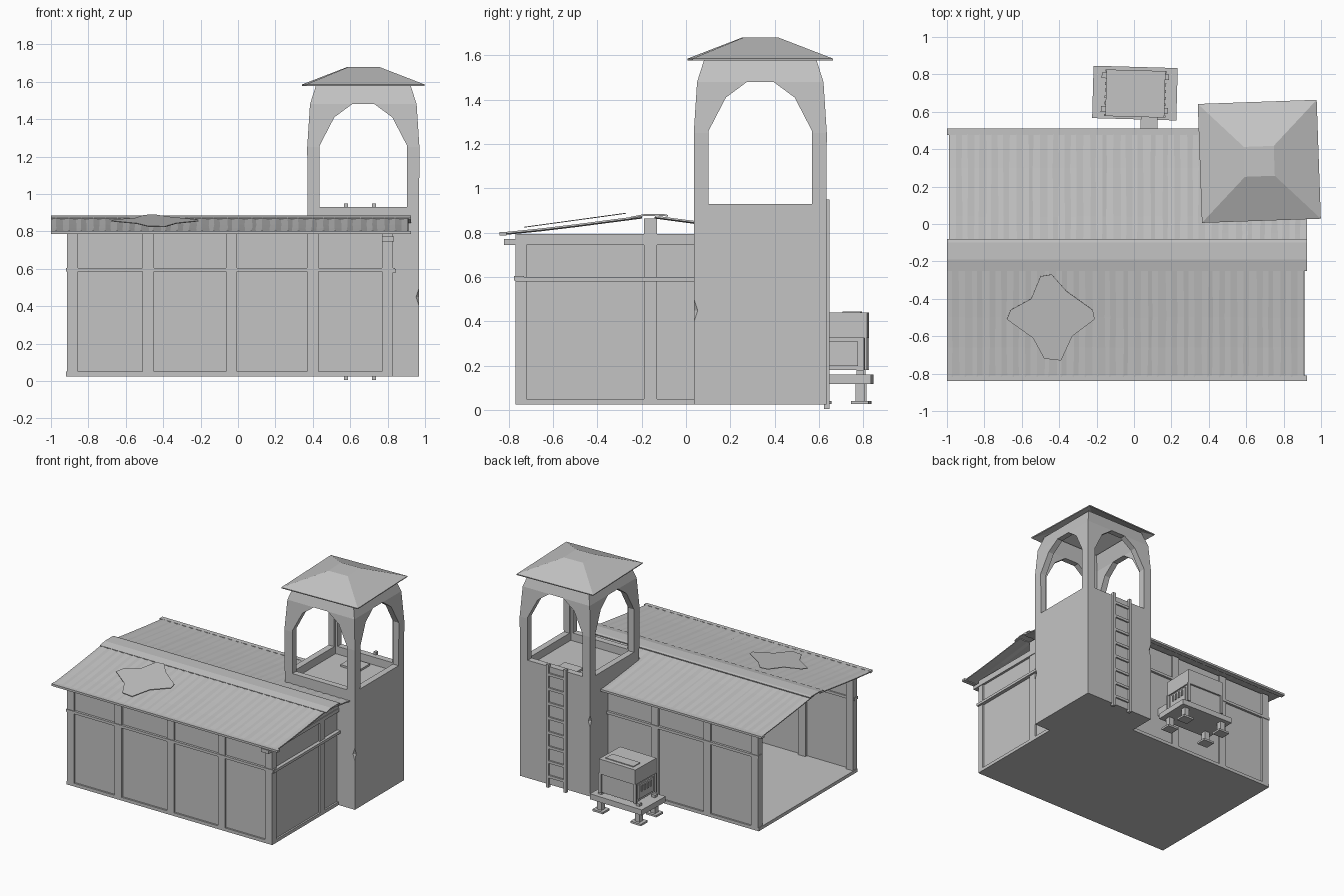
import bpy, bmesh, math, random
from mathutils import Matrix, Vector

random.seed(4)
if "Cube" in bpy.data.objects:
    bpy.data.objects.remove(bpy.data.objects["Cube"])

grey = bpy.data.materials.new("plain_grey")
grey.use_nodes = True
grey.diffuse_color = (0.55, 0.55, 0.55, 1)
grey.node_tree.nodes["Principled BSDF"].inputs["Base Color"].default_value = (0.55, 0.55, 0.55, 1)


def make(name, verts, faces):
    mesh = bpy.data.meshes.new(name)
    mesh.from_pydata(verts, [], faces)
    mesh.materials.append(grey)
    obj = bpy.data.objects.new(name, mesh)
    bpy.context.collection.objects.link(obj)
    return obj


def tidy(obj):
    bm = bmesh.new()
    bm.from_mesh(obj.data)
    bmesh.ops.recalc_face_normals(bm, faces=bm.faces)
    bm.to_mesh(obj.data)
    bm.free()
    return obj


def loft(name, rings, caps=True):
    """Join rings of equal length into a skin."""
    n = len(rings[0])
    verts = [p for ring in rings for p in ring]
    faces = [(r * n + i, r * n + (i + 1) % n, (r + 1) * n + (i + 1) % n, (r + 1) * n + i)
             for r in range(len(rings) - 1) for i in range(n)]
    if caps:
        faces += [tuple(range(n)), tuple(range(len(verts) - n, len(verts)))]
    return tidy(make(name, verts, faces))


def box(name, x0, x1, y0, y1, z0, z1):
    return loft(name, [[(x0, y0, z), (x1, y0, z), (x1, y1, z), (x0, y1, z)] for z in (z0, z1)])


def solidify(obj, thickness):
    mod = obj.modifiers.new("thickness", 'SOLIDIFY')
    mod.thickness, mod.offset = thickness, -1


def cut(obj, cutter):
    mod = obj.modifiers.new("cut", 'BOOLEAN')
    mod.operation, mod.solver, mod.object = 'DIFFERENCE', 'EXACT', cutter
    bpy.context.view_layer.objects.active = obj
    bpy.ops.object.modifier_apply(modifier=mod.name)
    bpy.data.objects.remove(cutter)


# ---- Hall: floor, walls and timber frame
LEFT, RIGHT, FRONT, BACK, TOWER_X, TOWER_Y = -0.92, 0.83, -0.77, 0.43, 0.37, 0.04
box("hall_floor", LEFT, RIGHT, FRONT, BACK, 0.025, 0.05)
box("front_wall", LEFT + 0.01, RIGHT - 0.01, FRONT + 0.013, FRONT + 0.03, 0.05, 0.79)
box("back_wall", LEFT + 0.01, TOWER_X, BACK - 0.03, BACK - 0.013, 0.05, 0.79)
box("side_wall", RIGHT - 0.03, RIGHT - 0.013, FRONT + 0.02, TOWER_Y, 0.05, 0.79)
for x in (-0.885, -0.48, -0.035, 0.4, 0.8):
    box("front_post", x - 0.03, x + 0.03, FRONT, FRONT + 0.05, 0.05, 0.79)
    if x < TOWER_X:
        box("back_post", x - 0.03, x + 0.03, BACK - 0.05, BACK, 0.05, 0.79)
box("side_post", RIGHT - 0.05, RIGHT, -0.19, -0.13, 0.05, 0.865)
box("front_rail", LEFT, RIGHT + 0.01, FRONT - 0.005, FRONT + 0.04, 0.585, 0.605)
box("back_rail", LEFT, TOWER_X, BACK - 0.04, BACK + 0.005, 0.585, 0.605)
box("side_rail", RIGHT - 0.04, RIGHT + 0.015, FRONT, TOWER_Y, 0.58, 0.6)
box("side_beam", RIGHT - 0.06, RIGHT + 0.005, -0.82, TOWER_Y, 0.745, 0.772)
box("side_plate", RIGHT - 0.05, RIGHT, FRONT, TOWER_Y, 0.772, 0.795)
# cracked board on the front wall
box("wall_crack", -0.124, -0.116, FRONT + 0.01, FRONT + 0.016, 0.07, 0.59)


# ---- Corrugated hall roof
def sheet(name, x0, x1, profile):
    cols = int((x1 - x0) / 0.032)
    rows = len(profile)
    verts = []
    for i in range(cols + 1):
        wobble = random.uniform(-0.006, 0.006) if 0 < i < cols else 0
        for y, z in profile:
            drift = random.uniform(-0.003, 0.003) if 0 < i < cols else 0
            verts.append((x0 + (x1 - x0) * i / cols + wobble + drift, y, z + 0.005 * (i % 2)))
    faces = [(i * rows + j, (i + 1) * rows + j, (i + 1) * rows + j + 1, i * rows + j + 1)
             for i in range(cols) for j in range(rows - 1)]
    solidify(make(name, verts, faces), 0.008)


sheet("front_roof", -1, 0.91, [(-0.83, 0.797), (-0.66, 0.814), (-0.5, 0.833), (-0.2, 0.872)])
sheet("back_roof", -0.99, TOWER_X + 0.01, [(-0.14, 0.872), (0.04, 0.848), (0.3, 0.817), (0.5, 0.796)])
sheet("back_roof_end", TOWER_X + 0.01, 0.925, [(-0.14, 0.872), (-0.05, 0.86), (0.05, 0.847)])
box("front_eave", -1, 0.925, -0.84, -0.81, 0.787, 0.803)
box("back_eave", -1, TOWER_X, 0.475, 0.51, 0.787, 0.803)
ridge = [(-0.25, 0.872), (-0.19, 0.884), (-0.1, 0.884), (-0.08, 0.88)]
cap = make("ridge_cap", [(x, y, z) for x in (-1, 0.925) for y, z in ridge],
           [(j, j + 4, j + 5, j + 1) for j in range(3)])
solidify(cap, 0.008)

# loose patch sheet lying over the front slope
patch = [(-0.68, -0.51), (-0.54, -0.61), (-0.48, -0.72), (-0.39, -0.73), (-0.33, -0.6),
         (-0.21, -0.51), (-0.22, -0.46), (-0.36, -0.36), (-0.44, -0.27), (-0.5, -0.28),
         (-0.55, -0.4), (-0.66, -0.46)]
solidify(make("roof_patch", [(x, y, 0.827 + (y + 0.73) * 0.137) for x, y in patch],
              [tuple(range(len(patch)))]), 0.004)

# ---- Watchtower
TC = Vector((0.67, 0.335, 0))


def squares(levels, turn=0):
    rot = Matrix.Rotation(math.radians(turn), 3, 'Z')
    return [[TC + rot @ Vector((sx * h, sy * h, z)) for sx, sy in ((-1, -1), (1, -1), (1, 1), (-1, 1))]
            for z, h in levels]


tower = loft("tower", squares([(0.025, 0.298), (0.9, 0.298), (1.25, 0.3), (1.48, 0.285), (1.59, 0.25)]))
cut(tower, loft("cavity", squares([(0.87, 0.25), (1.25, 0.25), (1.48, 0.24), (1.65, 0.19)])))
arch = [(-0.233, 0.93), (0.233, 0.93), (0.233, 1.26), (0.155, 1.41), (0.06, 1.48),
        (-0.06, 1.48), (-0.155, 1.41), (-0.233, 1.26)]
cut(tower, loft("arch_y", [[TC + Vector((u, d, z)) for u, z in arch] for d in (-0.5, 0.5)]))
cut(tower, loft("arch_x", [[TC + Vector((d, u, z)) for u, z in arch] for d in (-0.5, 0.5)]))
# chipped corners
for sx, sy, z in ((1, -1, 0.45), (-1, 1, 0.6)):
    ring = [(math.cos(a * math.pi / 2) * 0.03, math.sin(a * math.pi / 2) * 0.03) for a in range(4)]
    corner = TC + Vector((sx * 0.305, sy * 0.305, z))
    cut(tower, loft("chip", [[corner + Vector((u * s, v * s, dz)) for u, v in ring]
                             for dz, s in ((-0.08, 0.1), (0, 1), (0.08, 0.1))]))

hood = loft("tower_roof", squares([(1.585, 0.318), (1.68, 0.08)], 2), caps=False)
bm = bmesh.new()
bm.from_mesh(hood.data)
bm.faces.new([v for v in bm.verts if v.co.z > 1.6])
bmesh.ops.recalc_face_normals(bm, faces=bm.faces)
if sum(f.normal.z for f in bm.faces) < 0:
    bmesh.ops.reverse_faces(bm, faces=bm.faces)
bm.to_mesh(hood.data)
bm.free()
solidify(hood, 0.008)
box("deck_hatch", 0.57, 0.73, 0.43, 0.56, 0.868, 0.885)

# ---- Ladder on the back of the tower
for x in (0.577, 0.727):
    box("ladder_rail", x - 0.011, x + 0.011, 0.622, 0.648, 0.005, 0.95)
for i in range(8):
    z = 0.09 + i * 0.112
    box("ladder_rung", 0.577, 0.727, 0.628, 0.645, z - 0.01, z + 0.01)

# ---- Generator on its stand
before = set(bpy.data.objects)
box("stand_platform", -0.22, 0.23, 0.56, 0.84, 0.118, 0.16)
for x in (-0.16, 0.17):
    for y in (0.61, 0.79):
        box("stand_leg", x - 0.02, x + 0.02, y - 0.02, y + 0.02, 0.04, 0.118)
        box("stand_foot", x - 0.045, x + 0.045, y - 0.04, y + 0.04, 0.027, 0.042)
        box("stand_bracket", x - 0.015, x + 0.015, y - 0.015, y + 0.015, 0.16, 0.18)
box("generator_body", -0.14, 0.155, 0.58, 0.808, 0.18, 0.33)
box("generator_hood", -0.15, 0.165, 0.573, 0.822, 0.325, 0.44)
for x in (-0.15, 0.155):
    for y in (0.573, 0.81):
        box("generator_corner", x - 0.006, x + 0.016, y, y + 0.012, 0.18, 0.33)
box("generator_lid", -0.11, 0.13, 0.71, 0.79, 0.44, 0.446)
for side, x in ((-1, -0.14), (1, 0.155)):
    box("control_panel", x - 0.01, x + 0.01, 0.61, 0.78, 0.2, 0.31)
    for k in range(4):
        y = 0.635 + k * 0.035
        box("vent_slat", x - 0.016, x + 0.016, y, y + 0.015, 0.25, 0.295)
box("exhaust_pipe", 0.04, 0.13, 0.41, 0.58, 0.24, 0.3)
pivot = Matrix.Translation((0, 0.7, 0))
turn = pivot @ Matrix.Rotation(math.radians(-1.6), 4, 'Z') @ pivot.inverted()
for obj in set(bpy.data.objects) - before:
    obj.matrix_world = turn
